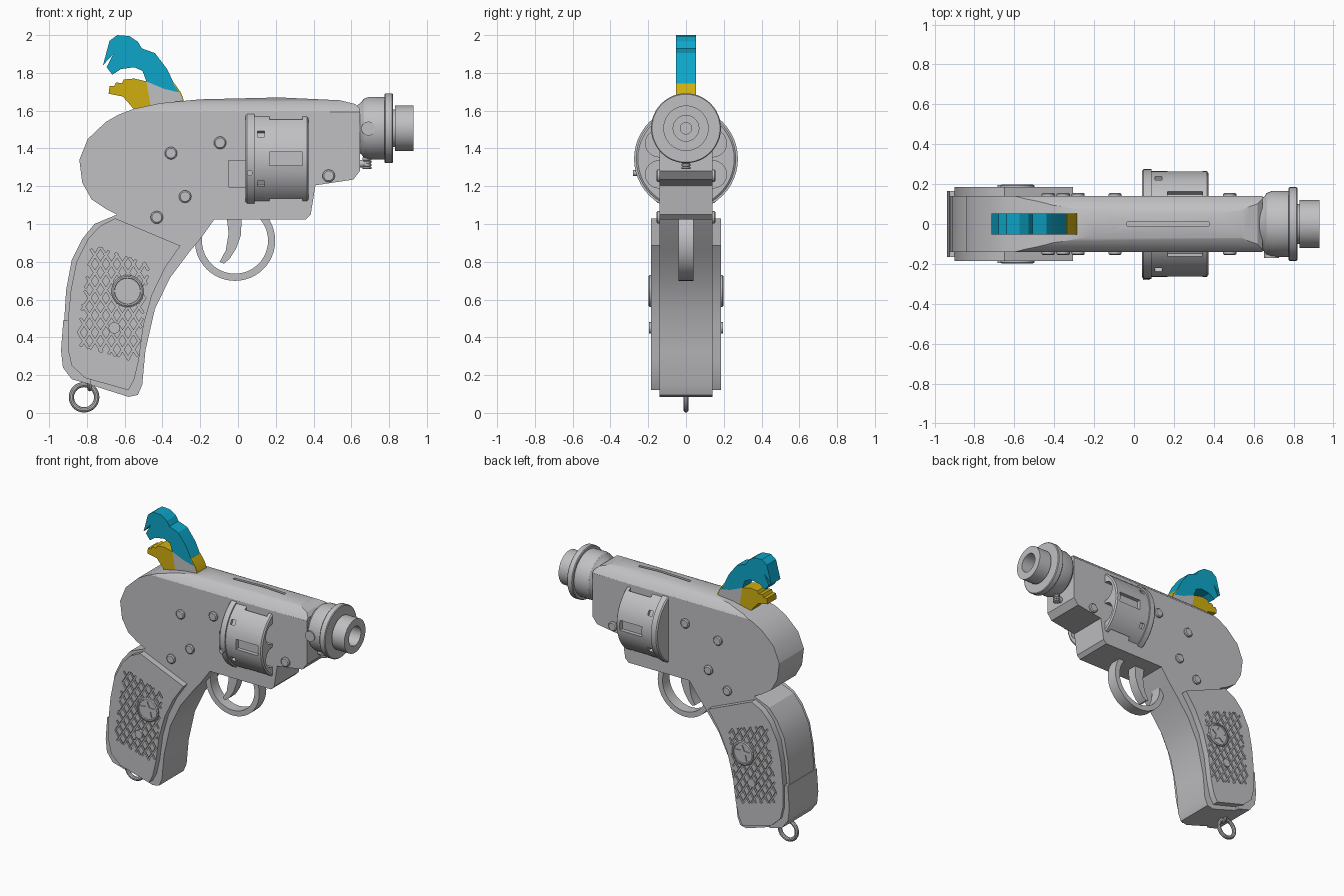
import bpy, bmesh, math
from mathutils import Vector, Matrix

if "Cube" in bpy.data.objects:
    bpy.data.objects.remove(bpy.data.objects["Cube"], do_unlink=True)


def material(name, rgb):
    m = bpy.data.materials.new(name)
    m.use_nodes = True
    m.diffuse_color = (*rgb, 1)
    m.node_tree.nodes["Principled BSDF"].inputs["Base Color"].default_value = (*rgb, 1)
    return m


GREY = material("grey metal", (0.53, 0.53, 0.55))
BLUE = material("blue", (0.004, 0.38, 0.58))
YELLOW = material("yellow", (0.63, 0.43, 0.005))
parts = []


def finish(name, bm, mat):
    bmesh.ops.remove_doubles(bm, verts=bm.verts, dist=1e-5)
    bmesh.ops.recalc_face_normals(bm, faces=bm.faces)
    mesh = bpy.data.meshes.new(name)
    bm.to_mesh(mesh)
    bm.free()
    mesh.materials.append(mat)
    ob = bpy.data.objects.new(name, mesh)
    bpy.context.collection.objects.link(ob)
    parts.append(ob)
    return ob


def prism(name, outlines, y0, y1, mat=GREY):
    """Extrude one or more x-z outlines along y."""
    bm = bmesh.new()
    for pts in outlines:
        face = bm.faces.new([bm.verts.new((x, y0, z)) for x, z in pts])
        ext = bmesh.ops.extrude_face_region(bm, geom=[face])["geom"]
        moved = [v for v in ext if isinstance(v, bmesh.types.BMVert)]
        bmesh.ops.translate(bm, vec=(0, y1 - y0, 0), verts=moved)
    return finish(name, bm, mat)


def lathe(name, profile, origin, axis, steps=32, mat=GREY):
    """Spin (distance along axis, radius) pairs around an axis."""
    bm = bmesh.new()
    vs = [bm.verts.new((r, 0, a)) for a, r in profile]
    es = [bm.edges.new(p) for p in zip(vs, vs[1:])]
    bmesh.ops.spin(bm, geom=vs + es, cent=(0, 0, 0), axis=(0, 0, 1),
                   angle=math.tau, steps=steps, use_duplicate=False)
    turn = Vector(axis).to_track_quat('Z', 'Y').to_matrix().to_4x4()
    bm.transform(Matrix.Translation(origin) @ turn)
    return finish(name, bm, mat)


def rod(name, r, length, origin, axis, steps=24):
    return lathe(name, [(0, 0), (0, r), (length, r), (length, 0)], origin, axis, steps)


def boxes(name, items):
    """Boxes from (matrix, size) pairs."""
    bm = bmesh.new()
    for mat, size in items:
        bmesh.ops.create_cube(bm, size=1, matrix=mat @ Matrix.Diagonal((*size, 1)))
    return finish(name, bm, GREY)


def boolean(ob, cutter, operation='DIFFERENCE'):
    mod = ob.modifiers.new("cut", 'BOOLEAN')
    mod.object, mod.operation, mod.solver = cutter, operation, 'EXACT'
    bpy.context.view_layer.objects.active = ob
    bpy.ops.object.modifier_apply(modifier=mod.name)
    parts.remove(cutter)
    bpy.data.objects.remove(cutter, do_unlink=True)


# Frame and grip core, one side outline with a crowned top
frame = prism("frame", [[
    (0.645, 1.61), (0.62, 1.635), (0.54, 1.655), (0.22, 1.67), (-0.2, 1.66), (-0.41, 1.64),
    (-0.55, 1.61), (-0.63, 1.58), (-0.7, 1.54), (-0.795, 1.45), (-0.84, 1.34), (-0.825, 1.22),
    (-0.775, 1.13), (-0.7, 1.08), (-0.64, 1.05), (-0.76, 1.0), (-0.825, 0.92), (-0.88, 0.81),
    (-0.91, 0.65), (-0.92, 0.49), (-0.935, 0.33), (-0.925, 0.24), (-0.88, 0.18), (-0.58, 0.085),
    (-0.53, 0.095), (-0.507, 0.15), (-0.49, 0.33), (-0.44, 0.55), (-0.36, 0.715),
    (-0.255, 0.855), (-0.2, 0.92), (-0.125, 1.025), (0.36, 1.025), (0.385, 1.05),
    (0.41, 1.205), (0.61, 1.235), (0.645, 1.28)]], -0.14, 0.14)

bm = bmesh.new()
arc = [(0.165 * math.sin(a), 1.505 + 0.165 * math.cos(a))
       for a in [math.radians(-65 + 130 * i / 20) for i in range(21)]]
section = [(-arc[-1][0], 0)] + arc + [(arc[-1][0], 0)]
rings = [[bm.verts.new((x, y, z)) for y, z in section] for x in (-1.1, 1.1)]
for ring in rings:
    bm.faces.new(ring)
for i in range(len(section)):
    bm.faces.new((rings[0][i - 1], rings[0][i], rings[1][i], rings[1][i - 1]))
boolean(frame, finish("crown_cutter", bm, GREY), 'INTERSECT')

# Sight groove on top and loading recess on one side
boolean(frame, boxes("frame_cutter", [
    (Matrix.Translation((0.17, 0, 1.67)), (0.41, 0.02, 0.05)),
    (Matrix.Translation((-0.005, -0.14, 1.265)), (0.09, 0.12, 0.14))]))

# Grip panels with crossing grooves
panel_outline = [(-0.65, 1.03), (-0.305, 0.885), (-0.385, 0.77), (-0.455, 0.625), (-0.5, 0.465),
                 (-0.525, 0.28), (-0.55, 0.175), (-0.58, 0.12), (-0.81, 0.185), (-0.88, 0.25),
                 (-0.9, 0.335), (-0.9, 0.495), (-0.885, 0.65), (-0.855, 0.8),
                 (-0.795, 0.92), (-0.73, 0.99)]
hatch = [Vector(p) for p in ((-0.775, 0.89), (-0.47, 0.785), (-0.535, 0.27), (-0.855, 0.36))]


def grooves(slope):
    """Parallel thin strips clipped to the hatched area."""
    d = Vector((0.54, 0.84 * slope)).normalized()
    n = Vector((-d.y, d.x))
    strips = []
    for k in range(-40, 40):
        t, hits = k * 0.049 + 0.01, []
        for a, b in zip(hatch, hatch[1:] + hatch[:1]):
            fa, fb = n.dot(a) - t, n.dot(b) - t
            if fa * fb < 0:
                hits.append(a.lerp(b, fa / (fa - fb)))
        if len(hits) == 2 and (hits[0] - hits[1]).length > 0.04:
            w = n * 0.006
            p, q = hits
            strips.append([p + w, q + w, q - w, p - w])
    return strips


for side, tag in ((-1, "right"), (1, "left")):
    panel = prism("grip_panel_" + tag, [panel_outline], side * 0.1, side * 0.185)
    for slope in (1, -1):
        boolean(panel, prism("groove_cutter", grooves(slope), side * 0.173, side * 0.2))
    out = (0, side, 0)
    # Medallion with a raised star
    lathe("medallion_" + tag, [(0, 0), (0, 0.085), (0.025, 0.085), (0.03, 0.078), (0.03, 0.07),
                               (0.024, 0.068), (0.024, 0)], (-0.585, side * 0.168, 0.645), out)
    star = [(-0.585 + r * math.sin(i * math.pi / 5), 0.645 + r * math.cos(i * math.pi / 5))
            for i, r in enumerate([0.06, 0.026] * 5)]
    prism("star_" + tag, [star], side * 0.185, side * 0.198)
    rod("grip_screw_" + tag, 0.03, 0.025, (-0.655, side * 0.17, 0.45), out)
    # Frame screws
    for i, (x, z) in enumerate([(-0.355, 1.375), (-0.095, 1.43), (-0.28, 1.145),
                                (-0.43, 1.035), (0.48, 1.255)]):
        lathe(f"frame_screw_{tag}_{i}", [(0, 0), (0, 0.033), (0.03, 0.033), (0.036, 0.026),
                                         (0.036, 0)], (x, side * 0.12, z), out, 20)

# Wider lower backstrap
prism("backstrap", [[(-0.925, 0.49), (-0.937, 0.33), (-0.927, 0.24), (-0.88, 0.178),
                     (-0.78, 0.15), (-0.78, 0.25), (-0.88, 0.35), (-0.89, 0.49)]], -0.165, 0.165)

# Lanyard ring and eye
for name, origin, axis, R, r in (("lanyard_ring", (-0.815, 0, 0.083), (0, 1, 0), 0.067, 0.014),
                                 ("lanyard_eye", (-0.785, 0, 0.15), (1, 0, 0), 0.025, 0.011)):
    ring = [(r * math.sin(i * math.tau / 10), R + r * math.cos(i * math.tau / 10))
            for i in range(11)]
    lathe(name, ring, origin, axis)

# Trigger guard and trigger
lathe("trigger_guard", [(-0.04, 0.175), (-0.04, 0.213), (0.04, 0.213), (0.04, 0.175),
                        (-0.04, 0.175)], (-0.016, 0, 0.912), (0, 1, 0), 48)
prism("trigger", [[(-0.06, 1.04), (0.02, 1.04), (0.015, 0.94), (-0.01, 0.87), (-0.045, 0.815),
                   (-0.075, 0.79), (-0.097, 0.8), (-0.065, 0.86), (-0.05, 0.95)]], -0.035, 0.035)

# Rotating drum with six chambers, flutes and small notches
drum = lathe("drum", [(0, 0), (0, 0.265), (0.28, 0.265), (0.288, 0.255), (0.288, 0)],
             (0.085, 0, 1.345), (1, 0, 0), 48)
cuts = []
for i in range(6):
    for deg, x, size in ((60 * i, 0.255, (0.175, 0.06, 0.072)),
                         (60 * i + 30, 0.122, (0.035, 0.04, 0.035))):
        m = Matrix.Translation((x, 0, 1.345)) @ Matrix.Rotation(math.radians(deg), 4, 'X')
        cuts.append((m @ Matrix.Translation((0, 0.265, 0)), size))
boolean(drum, boxes("flute_cutter", cuts))
for i in range(6):
    a = math.radians(60 * i + 30)
    boolean(drum, rod("chamber_cutter", 0.072, 0.2,
                      (0.2, 0.165 * math.cos(a), 1.345 + 0.165 * math.sin(a)), (1, 0, 0)))
lathe("drum_plate", [(0, 0), (0, 0.268), (0.008, 0.275), (0.047, 0.275), (0.047, 0)],
      (0.04, 0, 1.345), (1, 0, 0), 48)
rod("plate_pin", 0.016, 0.03, (0.062, -0.25, 1.27), (0, -1, 0), 12)

# Barrel collar, flange and hollow muzzle
lathe("barrel", [(0.63, 0), (0.63, 0.12), (0.655, 0.14), (0.665, 0.155), (0.69, 0.165),
                 (0.775, 0.165), (0.775, 0.18), (0.78, 0.185), (0.815, 0.185), (0.82, 0.18),
                 (0.82, 0.1), (0.83, 0.1), (0.83, 0.12), (0.93, 0.12), (0.93, 0.068),
                 (0.78, 0.068), (0.78, 0.03), (0.7, 0.03), (0.7, 0)],
      (0, 0, 1.507), (1, 0, 0), 48)
rod("collar_pin", 0.037, 0.06, (0.69, -0.11, 1.505), (0, -1, 0))

# Ribbed knob under the collar
ribs = [(0, 0)]
for i in range(4):
    ribs += [(i * 0.015, 0.016), (i * 0.015 + 0.003, 0.024), (i * 0.015 + 0.012, 0.024)]
lathe("knob", ribs + [(0.09, 0.016), (0.09, 0)], (0.683, 0, 1.29), (0, 0, 1), 16)
rod("knob_stem", 0.02, 0.08, (0.61, 0, 1.32), (1, 0, 0), 16)

# Hammer shaped like an open beak
prism("hammer_upper_beak", [[
    (-0.715, 1.84), (-0.68, 1.97), (-0.64, 2.0), (-0.575, 1.995), (-0.53, 1.965), (-0.51, 1.93),
    (-0.44, 1.905), (-0.375, 1.82), (-0.34, 1.745), (-0.305, 1.695), (-0.39, 1.715),
    (-0.485, 1.755), (-0.505, 1.81), (-0.55, 1.83), (-0.62, 1.82), (-0.665, 1.79),
    (-0.695, 1.83), (-0.66, 1.9)]], -0.052, 0.052, BLUE)
prism("hammer_lower_beak", [[
    (-0.685, 1.69), (-0.68, 1.73), (-0.655, 1.73), (-0.645, 1.75), (-0.615, 1.745),
    (-0.605, 1.765), (-0.55, 1.77), (-0.485, 1.755), (-0.455, 1.58), (-0.53, 1.58),
    (-0.57, 1.63), (-0.61, 1.675)]], -0.052, 0.052, YELLOW)
prism("hammer_base", [[(-0.485, 1.755), (-0.39, 1.715), (-0.305, 1.695), (-0.29, 1.66),
                       (-0.3, 1.58), (-0.455, 1.58)]], -0.052, 0.052)
prism("hammer_back_plate", [[(-0.337, 1.745), (-0.302, 1.695), (-0.287, 1.655), (-0.294, 1.655),
                             (-0.309, 1.693), (-0.343, 1.742)]], -0.053, 0.053, YELLOW)

# Smooth the curved surfaces, keep edges sharp
bpy.ops.object.select_all(action='DESELECT')
for ob in parts:
    ob.select_set(True)
bpy.context.view_layer.objects.active = parts[0]
bpy.ops.object.shade_smooth_by_angle(angle=math.radians(25))
